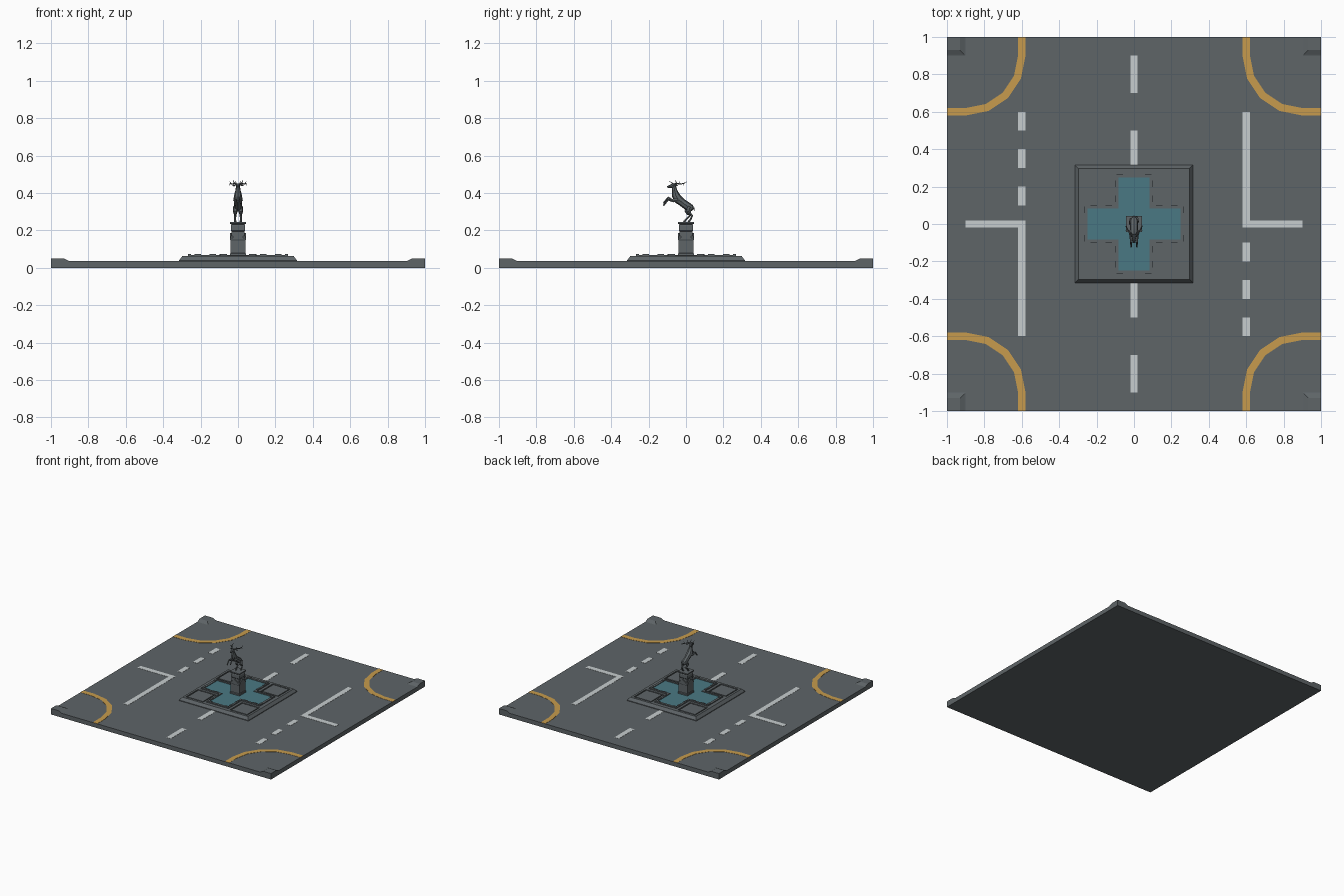
import bpy, bmesh, math
from mathutils import Vector

if "Cube" in bpy.data.objects:
    bpy.data.objects.remove(bpy.data.objects["Cube"])


def material(name, rgb):
    m = bpy.data.materials.new(name)
    m.diffuse_color = (*rgb, 1)
    m.use_nodes = True
    m.node_tree.nodes["Principled BSDF"].inputs["Base Color"].default_value = m.diffuse_color
    return m


GREY = material("asphalt grey", (0.112, 0.129, 0.137))
WHITE = material("line white", (0.57, 0.61, 0.62))
YELLOW = material("kerb yellow", (0.57, 0.33, 0.075))
TEAL = material("water teal", (0.068, 0.19, 0.23))
ROAD = 0.035


def finish(bm, name, mat):
    bmesh.ops.recalc_face_normals(bm, faces=bm.faces)
    me = bpy.data.meshes.new(name)
    bm.to_mesh(me)
    bm.free()
    me.materials.append(mat)
    ob = bpy.data.objects.new(name, me)
    bpy.context.collection.objects.link(ob)
    return ob


def add_box(bm, x0, x1, y0, y1, z0, z1):
    v = [bm.verts.new((x, y, z)) for z in (z0, z1)
         for x, y in ((x0, y0), (x1, y0), (x1, y1), (x0, y1))]
    for f in ((0, 1, 2, 3), (4, 5, 6, 7), (0, 1, 5, 4), (1, 2, 6, 5), (2, 3, 7, 6), (3, 0, 4, 7)):
        bm.faces.new([v[i] for i in f])


def boxes(name, mat, items):
    bm = bmesh.new()
    for b in items:
        add_box(bm, *b)
    return finish(bm, name, mat)


def loft(bm, rings):
    """Skin a list of equal-length closed rings and cap both ends."""
    vs = [[bm.verts.new(p) for p in r] for r in rings]
    n = len(vs[0])
    for a, b in zip(vs, vs[1:]):
        for i in range(n):
            bm.faces.new((a[i], a[(i + 1) % n], b[(i + 1) % n], b[i]))
    bm.faces.new(vs[0])
    bm.faces.new(vs[-1])


def square_stack(name, profile):
    bm = bmesh.new()
    loft(bm, [[(-h, -h, z), (h, -h, z), (h, h, z), (-h, h, z)] for h, z in profile])
    return finish(bm, name, GREY)


def tube(bm, path, n=8, flat=1.0):
    """Tapered limb; path holds (x, y, z, radius)."""
    pts = [Vector(p[:3]) for p in path]
    rings = []
    for i, p in enumerate(pts):
        t = (pts[min(i + 1, len(pts) - 1)] - pts[max(i - 1, 0)]).normalized()
        side = Vector((1, 0, 0)) if abs(t.x) < 0.8 else Vector((0, 1, 0))
        side = (side - t * side.dot(t)).normalized()
        up = t.cross(side)
        r = path[i][3]
        rings.append([p + side * (r * flat * math.cos(a)) + up * (r * math.sin(a))
                      for a in (2 * math.pi * k / n for k in range(n))])
    loft(bm, rings)


# Road slab
boxes("road_slab", GREY, [(-1, 1, -1, 1, 0, ROAD)])

# Raised pavement corners with sloped inner sides
bm = bmesh.new()
for sx in (-1, 1):
    for sy in (-1, 1):
        loft(bm, [[(sx, sy, z), (sx * i, sy, z), (sx * i, sy * i, z), (sx, sy * i, z)]
                  for i, z in ((0.9, ROAD), (0.905, 0.037), (0.93, 0.049))])
finish(bm, "pavement_corners", GREY)

# White markings: centre dashes, then each side line with its turned copy
T = ROAD + 0.0015
marks = [(-0.02, 0.02, a, b, ROAD, T) for a, b in
         ((0.7, 0.9), (0.3, 0.5), (-0.5, -0.3), (-0.9, -0.7))]
for s in (-1, 1):
    def turned(x0, x1, y0, y1):
        xs, ys = sorted((s * x0, s * x1)), sorted((s * y0, s * y1))
        marks.append((*xs, *ys, ROAD, T))
    turned(0.58, 0.62, -0.02, 0.6)
    turned(0.62, 0.9, -0.02, 0.02)
    for y in (0.1, 0.3, 0.5):
        turned(0.58, 0.62, -y - 0.1, -y)
boxes("white_lines", WHITE, marks)

# Yellow corner curves
bm = bmesh.new()
for sx in (-1, 1):
    for sy in (-1, 1):
        rings = []
        for k in range(-1, 6):
            a = math.radians(90 * min(max(k, 0), 4) / 4)
            pair = []
            for r in (0.28, 0.32):
                x, y = 0.9 - r * math.cos(a), 0.9 - r * math.sin(a)
                pair.append((sx * (1 if k == 5 else x), sy * (1 if k == -1 else y)))
            (x0, y0), (x1, y1) = pair
            rings.append([(x0, y0, ROAD), (x1, y1, ROAD), (x1, y1, T), (x0, y0, T)])
        loft(bm, rings)
finish(bm, "yellow_curves", YELLOW)

# Island platform with four sunken panels
platform = square_stack("island_platform", [(0.315, ROAD - 0.005), (0.315, 0.04), (0.298, 0.062)])
cut = boxes("panel_cutter", GREY, [
    (min(sx * 0.12, sx * 0.28), max(sx * 0.12, sx * 0.28),
     min(sy * 0.12, sy * 0.28), max(sy * 0.12, sy * 0.28), 0.055, 0.09)
    for sx in (-1, 1) for sy in (-1, 1)])
cut.hide_render = True
cut.hide_set(True)
mod = platform.modifiers.new("panels", 'BOOLEAN')
mod.operation = 'DIFFERENCE'
mod.object = cut
mod.solver = 'EXACT'
# Slightly raised beds inside the panels
boxes("panel_beds", GREY, [(sx * 0.2 - 0.071, sx * 0.2 + 0.071, sy * 0.2 - 0.071, sy * 0.2 + 0.071, 0.054, 0.061)
                           for sx in (-1, 1) for sy in (-1, 1)])


# Cross-shaped pool: water and rim
def cross(w, l, z):
    q = [(l, -w), (l, w), (w, w)]
    out = []
    for k in range(4):
        for x, y in q:
            for _ in range(k):
                x, y = -y, x
            out.append((x, y, z))
    return out


bm = bmesh.new()
loft(bm, [cross(0.084, 0.249, z) for z in (0.061, 0.064)])
finish(bm, "pool_water", TEAL)

bm = bmesh.new()
rings = [[bm.verts.new(p) for p in cross(w, l, z)] for w, l, z in
         ((0.1, 0.268, 0.06), (0.1, 0.268, 0.069), (0.084, 0.249, 0.069), (0.084, 0.249, 0.06))]
for a, b in zip(rings, rings[1:] + rings[:1]):
    for i in range(12):
        j = (i + 1) % 12
        bm.faces.new((a[i], a[j], b[j], b[i]))
finish(bm, "pool_rim", GREY)

# Small stones along the rim
stones = []
for s in (-1, 1):
    for t in (-1, 1):
        for c, d, hx, hy in ((0.258, 0.076, 0.008, 0.017), (0.215, 0.092, 0.017, 0.007),
                             (0.135, 0.092, 0.017, 0.007)):
            for x, y, a, b in ((s * c, t * d, hx, hy), (t * d, s * c, hy, hx)):
                stones.append((x - a, x + a, y - b, y + b, 0.066, 0.073))
boxes("rim_stones", GREY, stones)

# Plinth
square_stack("plinth", [(0.043, 0.06), (0.043, 0.075), (0.039, 0.08), (0.039, 0.145), (0.042, 0.15),
                        (0.042, 0.16), (0.034, 0.17), (0.034, 0.195), (0.038, 0.2), (0.038, 0.225),
                        (0.035, 0.23), (0.044, 0.237), (0.044, 0.246)])

# Gabled ornament on each plinth side
bm = bmesh.new()
for k in range(4):
    def turn(x, y, z):
        for _ in range(k):
            x, y = -y, x
        return (x, y, z)
    loft(bm, [[turn(x, y, z) for x, z in ((-0.028, 0.155), (0.028, 0.155), (0.028, 0.168),
                                          (0, 0.186), (-0.028, 0.168))]
              for y in (-0.042, -0.03)])
finish(bm, "plinth_gables", GREY)

# Rearing stag: body, neck and head
bm = bmesh.new()
tube(bm, [(0, 0.038, 0.312, 0.008), (0, 0.028, 0.318, 0.019), (0, 0.008, 0.329, 0.022),
          (0, -0.02, 0.349, 0.021), (0, -0.042, 0.366, 0.024), (0, -0.055, 0.388, 0.021),
          (0, -0.06, 0.41, 0.015), (0, -0.064, 0.432, 0.011), (0, -0.066, 0.444, 0.006)])
tube(bm, [(0, -0.055, 0.441, 0.007), (0, -0.07, 0.44, 0.012), (0, -0.086, 0.435, 0.008),
          (0, -0.1, 0.431, 0.005)])
tube(bm, [(0, 0.03, 0.325, 0.005), (0, 0.042, 0.318, 0.005), (0, 0.045, 0.305, 0.002)], 6)
finish(bm, "stag_body", GREY)

# Stag legs, ears and antlers on both sides
legs, antlers = bmesh.new(), bmesh.new()
for s in (-1, 1):
    o = 0.006 * s
    tube(legs, [(s * 0.012, 0.022, 0.325, 0.016), (s * 0.015, 0.008 + o, 0.3, 0.013),
                (s * 0.015, 0.016 + o, 0.288, 0.008), (s * 0.015, 0.028 + o, 0.279, 0.006),
                (s * 0.015, 0.012 + o * 2, 0.258, 0.005), (s * 0.015, 0.006 + o * 2, 0.25, 0.006),
                (s * 0.015, -0.002 + o * 2, 0.245, 0.006)], 6)
    tube(legs, [(s * 0.013, -0.042, 0.362, 0.013), (s * 0.015, -0.07, 0.358, 0.009),
                (s * 0.015, -0.096, 0.37 + o, 0.006), (s * 0.015, -0.11, 0.352 + o, 0.005),
                (s * 0.015, -0.121, 0.338 + o, 0.005)], 6)
    tube(antlers, [(s * 0.007, -0.06, 0.446, 0.003), (s * 0.022, -0.05, 0.441, 0.006),
                   (s * 0.03, -0.044, 0.438, 0.001)], 5)
    tube(antlers, [(s * 0.005, -0.066, 0.447, 0.0035), (s * 0.018, -0.052, 0.452, 0.0033),
                   (s * 0.034, -0.03, 0.447, 0.003), (s * 0.042, -0.01, 0.452, 0.0025),
                   (s * 0.04, 0.005, 0.46, 0.001)], 5)
    for a, b in (((0.008, -0.065, 0.448), (0.014, -0.09, 0.463)),
                 ((0.02, -0.05, 0.451), (0.026, -0.058, 0.468)),
                 ((0.034, -0.03, 0.447), (0.046, -0.036, 0.462)),
                 ((0.041, -0.012, 0.451), (0.047, -0.012, 0.44))):
        tube(antlers, [(s * a[0], *a[1:], 0.003), (s * b[0], *b[1:], 0.001)], 5)
finish(legs, "stag_legs", GREY)
finish(antlers, "stag_antlers", GREY)
